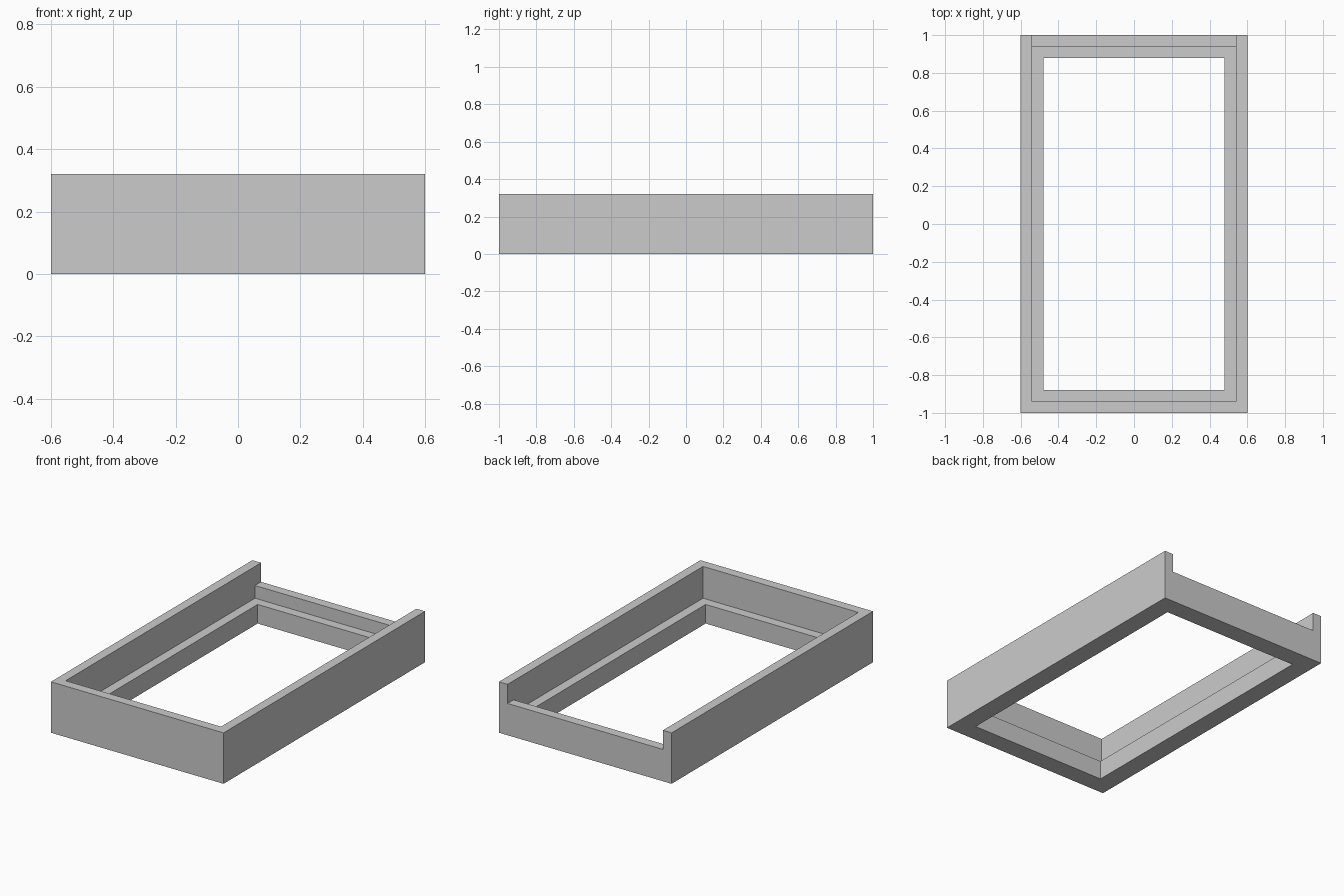
import bpy

cube = bpy.data.objects.get("Cube")
if cube:
    bpy.data.objects.remove(cube, do_unlink=True)

W, L, H = 0.60, 1.00, 0.32      # half width, half length, height
WALL, LEDGE = 0.06, 0.12        # wall thickness, inset of the opening
LEDGE_Z, BACK_Z = 0.12, 0.20    # ledge height, low back wall height


def box(name, x, y0, y1, z0, z1):
    """Box centred on x = 0 with half width x."""
    bpy.ops.mesh.primitive_cube_add(size=1, location=(0, (y0 + y1) / 2, (z0 + z1) / 2))
    obj = bpy.context.object
    obj.name = name
    obj.scale = (2 * x, y1 - y0, z1 - z0)
    bpy.ops.object.transform_apply(location=True, rotation=False, scale=True)
    return obj


grey = bpy.data.materials.new("plain grey")
grey.use_nodes = True
colour = (0.6, 0.6, 0.6, 1)
grey.diffuse_color = colour
grey.node_tree.nodes["Principled BSDF"].inputs["Base Color"].default_value = colour

# Solid block that becomes the open tray frame
frame = box("tray_frame", W, -L, L, 0, H)
frame.data.materials.append(grey)

# Through opening, recess above the ledge, and lowered back wall
inner = L - WALL
cutters = [
    box("opening_cutter", W - LEDGE, LEDGE - L, L - LEDGE, -1, 1),
    box("recess_cutter", W - WALL, -inner, inner, LEDGE_Z, 1),
    box("back_notch_cutter", W - WALL, 0, L + 1, BACK_Z, 1),
]
for cutter in cutters:
    cutter.hide_render = True
    bpy.context.view_layer.objects.active = frame
    mod = frame.modifiers.new(cutter.name, 'BOOLEAN')
    mod.operation = 'DIFFERENCE'
    mod.solver = 'EXACT'
    mod.object = cutter
    bpy.ops.object.modifier_apply(modifier=mod.name)
    bpy.data.objects.remove(cutter, do_unlink=True)
